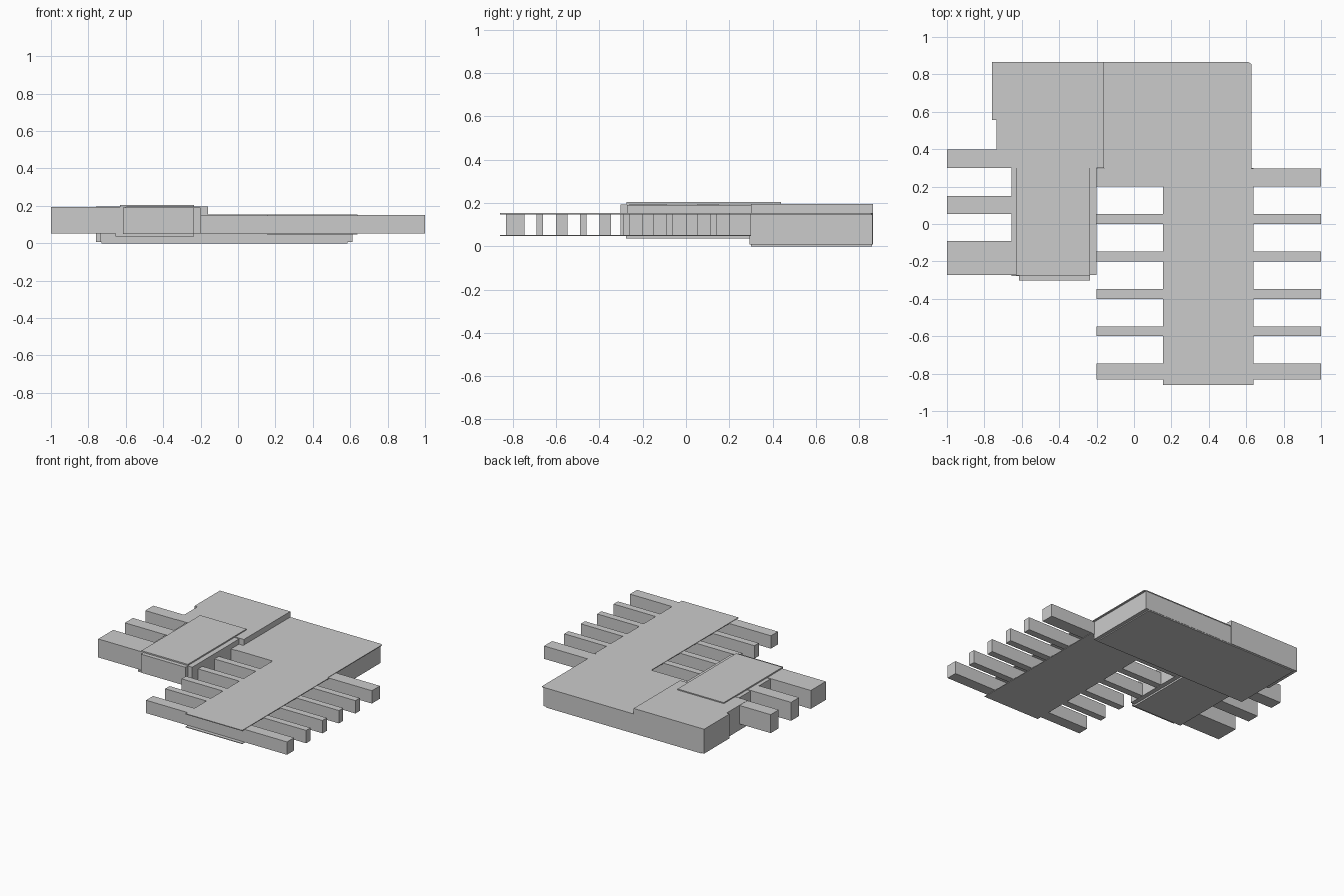
import bpy, bmesh


def prism(name, pts, z0, z1):
    """Extrude a flat outline between two heights."""
    bm = bmesh.new()
    face = bm.faces.new([bm.verts.new((x, y, z0)) for x, y in pts])
    ext = bmesh.ops.extrude_face_region(bm, geom=[face])
    for v in ext["geom"]:
        if isinstance(v, bmesh.types.BMVert):
            v.co.z = z1
    bmesh.ops.recalc_face_normals(bm, faces=bm.faces[:])
    me = bpy.data.meshes.new(name)
    bm.to_mesh(me)
    bm.free()
    ob = bpy.data.objects.new(name, me)
    bpy.context.collection.objects.link(ob)
    return ob


def box(name, x0, x1, y0, y1, z0, z1):
    return prism(name, [(x0, y0), (x1, y0), (x1, y1), (x0, y1)], z0, z1)


# Rear hall: low right half, taller left half with a stepped side
box("base_slab", -0.73, 0.585, 0.3, 0.86, 0.0, 0.012)
box("rear_block_right", -0.16, 0.612, 0.293, 0.862, 0.008, 0.148)
prism("rear_block_left",
      [(-0.735, 0.3), (-0.16, 0.3), (-0.16, 0.865), (-0.76, 0.865),
       (-0.76, 0.555), (-0.735, 0.555)], 0.008, 0.196)

# L-shaped roof and the floor of the right wing
prism("right_roof",
      [(0.155, -0.86), (0.638, -0.86), (0.638, 0.2), (0.627, 0.2), (0.627, 0.855),
       (0.612, 0.865), (-0.16, 0.865), (-0.16, 0.2), (0.155, 0.2)], 0.147, 0.153)
box("right_floor", 0.155, 0.638, -0.86, 0.3, 0.047, 0.052)

# Right wing fingers run right through between roof and floor
for i, (y0, y1) in enumerate([(0.2, 0.298), (0.0, 0.053), (-0.2, -0.148),
                              (-0.4, -0.347), (-0.6, -0.547), (-0.832, -0.747)]):
    box(f"right_finger_{i}", -0.2, 1.0, y0, y1, 0.051, 0.15)

# Short inner ribs between the fingers
for i in range(5):
    y = -0.69 + 0.2 * i
    box(f"inner_rib_{i}", 0.27, 0.53, y, y + 0.03, 0.05, 0.148)

# Left wing core, front face, roof and floor
box("left_core", -0.655, -0.2, -0.272, 0.3, 0.05, 0.19)
box("left_front_wall", -0.615, -0.235, -0.303, -0.26, 0.05, 0.192)
box("left_roof", -0.63, -0.235, -0.275, 0.44, 0.194, 0.204)
box("left_floor", -0.655, -0.235, -0.278, 0.3, 0.037, 0.052)

# Left wing fingers
for i, (y0, y1) in enumerate([(0.3, 0.398), (0.053, 0.15), (-0.272, -0.09)]):
    box(f"left_finger_{i}", -1.0, -0.6, y0, y1, 0.052, 0.194)
